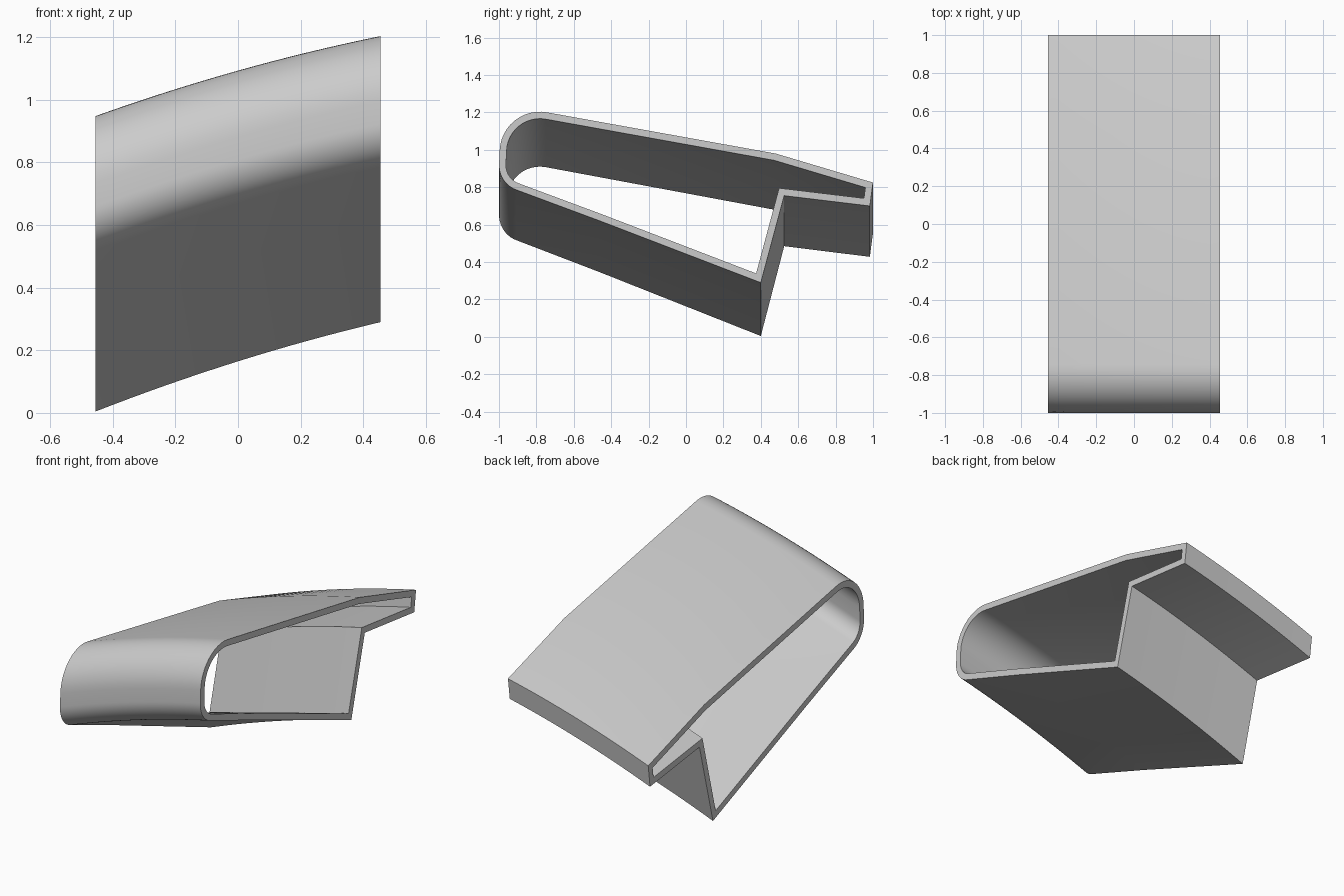
import bpy, bmesh, math
from mathutils import Vector

old = bpy.data.objects.get("Cube")
if old:
    bpy.data.objects.remove(old, do_unlink=True)

WALL, HALF_WIDTH, STEPS, ARC = 0.037, 0.455, 16, 12

# Outer profile of the shell at its high end: y, z, corner radius
CORNERS = [
    (1.0, 0.825, 0), (0.983, 0.70, 0), (0.525, 0.755, 0), (0.40, 0.29, 0),
    (-0.46, 0.62, 0), (-1.004, 0.822, 0.14), (-0.985, 1.244, 0.215), (0.48, 0.98, 0),
]


def offset(corners, d):
    """Move every side inward by d, keeping round corners concentric."""
    out = []
    for i, (y, z, r) in enumerate(corners):
        p = Vector((y, z))
        a = (p - Vector(corners[i - 1][:2])).normalized()
        b = (Vector(corners[(i + 1) % len(corners)][:2]) - p).normalized()
        na, nb = Vector((a.y, -a.x)), Vector((b.y, -b.x))
        q = p + (na + nb) * d / (1 + na.dot(nb))
        out.append((q.x, q.y, max(r - d, 0)))
    return out


def rounded(corners):
    """Replace corners that have a radius with arcs."""
    pts = []
    for i, (y, z, r) in enumerate(corners):
        p = Vector((y, z))
        if r == 0:
            pts.append(p)
            continue
        a = (Vector(corners[i - 1][:2]) - p).normalized()
        b = (Vector(corners[(i + 1) % len(corners)][:2]) - p).normalized()
        half = a.angle(b) / 2
        centre = p + (a + b).normalized() * r / math.sin(half)
        start = p + a * r / math.tan(half) - centre
        end = p + b * r / math.tan(half) - centre
        sweep = start.angle(end)
        for k in range(ARC + 1):
            t = k / ARC
            w = (start * math.sin((1 - t) * sweep) + end * math.sin(t * sweep)) / math.sin(sweep)
            pts.append(centre + w)
    return pts


def place(p, t):
    """Position of a profile point, t running from the high end to the low end."""
    drop = (0.295 - 0.033 * p.y) * t - 0.07 * t * (1 - t)
    return (HALF_WIDTH * (1 - 2 * t), p.x, p.y - drop)


# Hollow shell swept along a gently bowed, sloping path
# The profile runs clockwise, so its inward side lies to the right
bm = bmesh.new()
outer, inner = rounded(CORNERS), rounded(offset(CORNERS, WALL))
rings = []
for s in range(STEPS + 1):
    t = s / STEPS
    rings.append([[bm.verts.new(place(p, t)) for p in loop] for loop in (outer, inner)])

n = len(outer)
for i in range(n):
    j = (i + 1) % n
    for r0, r1 in zip(rings, rings[1:]):
        for side in (0, 1):
            bm.faces.new((r0[side][i], r0[side][j], r1[side][j], r1[side][i]))
    for end in (rings[0], rings[-1]):
        bm.faces.new((end[0][i], end[0][j], end[1][j], end[1][i]))
bmesh.ops.recalc_face_normals(bm, faces=bm.faces)

mesh = bpy.data.meshes.new("hollow_shell")
bm.to_mesh(mesh)
bm.free()
shell = bpy.data.objects.new("hollow_shell", mesh)
bpy.context.collection.objects.link(shell)

# Plain grey material
grey = bpy.data.materials.new("light_grey")
grey.use_nodes = True
colour = (0.6, 0.6, 0.6, 1)
grey.diffuse_color = colour
grey.node_tree.nodes["Principled BSDF"].inputs["Base Color"].default_value = colour
mesh.materials.append(grey)

# Smooth curves with crisp edges
bpy.ops.object.select_all(action="DESELECT")
shell.select_set(True)
bpy.context.view_layer.objects.active = shell
bpy.ops.object.shade_smooth_by_angle(angle=math.radians(30))
